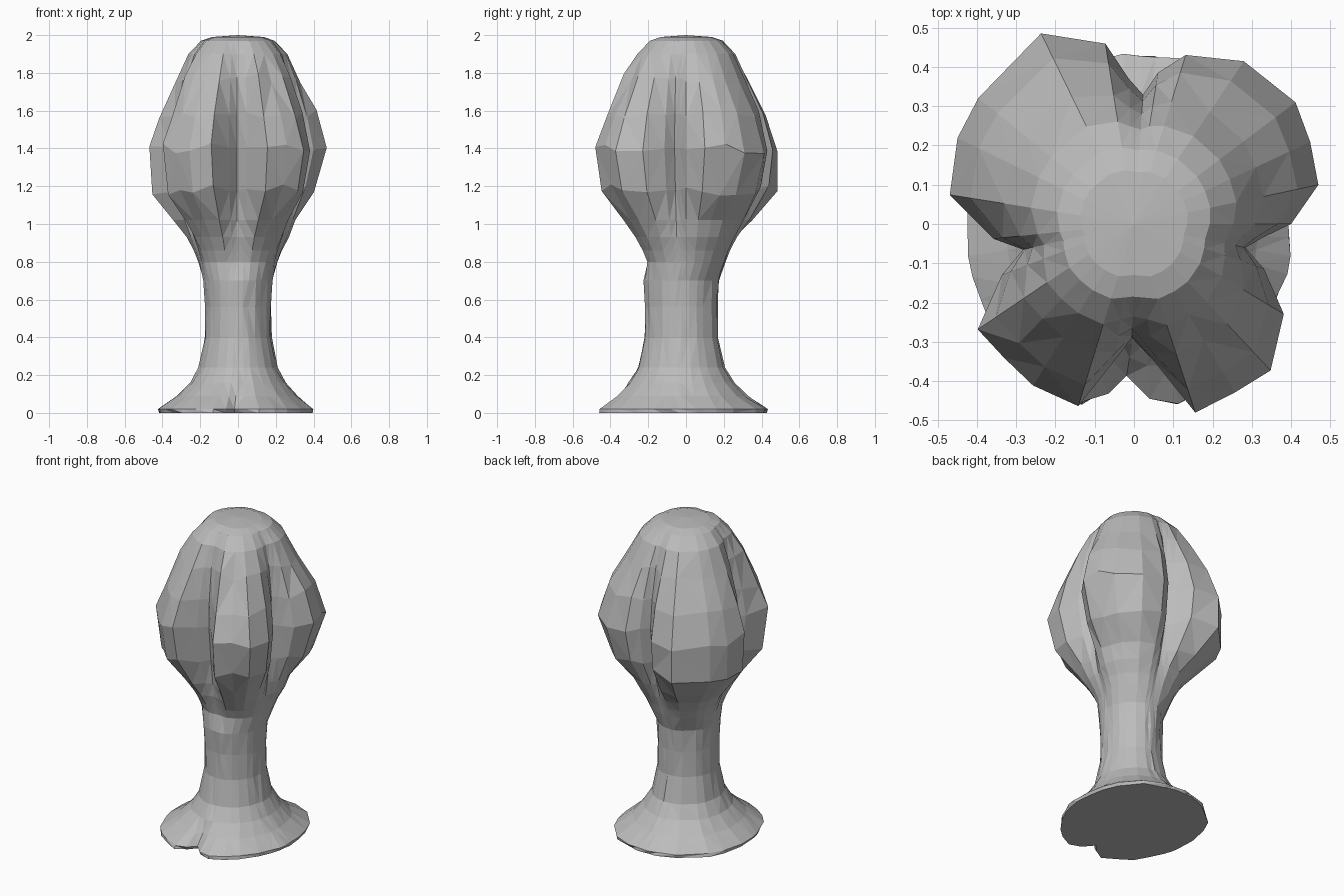
import bpy, bmesh, math, random
from mathutils import Vector

old = bpy.data.objects.get("Cube")
if old:
    bpy.data.objects.remove(old, do_unlink=True)

random.seed(4)

# One grey material for the whole tree
grey = bpy.data.materials.new("stone grey")
grey.use_nodes = True
colour = (0.5, 0.5, 0.5, 1)
grey.diffuse_color = colour
grey.node_tree.nodes["Principled BSDF"].inputs["Base Color"].default_value = colour

CREASE, LOBE = 0.29, 0.5

# Crown outline at its widest: angle in degrees, radius
outline = [
    (0, .4), (12, .48), (25, .495), (37, .515), (56, .5), (73, .45), (81, .39),
    (86, .33), (92, .37), (99, .465), (116, .54), (141, .51), (154, .5),
    (171, .475), (186, .36), (193, CREASE), (201, .36), (214, .48), (226, .475),
    (238, .485), (253, .485), (262, .35), (269, CREASE), (278, .35),
    (288, .505), (301, .5), (313, .51), (329, .445), (341, .35),
    (348, CREASE), (354, .33),
]

# Crown rings from the top: height, radius in a crease, radius on a lobe
crown = [
    (1.99, .13, .14), (1.97, .185, .2), (1.9, .235, .27), (1.77, .265, .345),
    (1.58, .285, .44), (1.4, CREASE, LOBE), (1.18, .27, .465),
    (1.02, .25, .345), (.93, .235, .28), (.86, .215, .24), (.8, .2, .215),
]

# Trunk rings: height, radius
trunk = [(.7, .193), (.56, .185), (.4, .188), (.24, .222),
         (.16, .27), (.09, .335), (.02, .43), (0, .425)]


def toward(angle, direction):
    """One where the angle meets the direction, zero from a right angle on."""
    return max(0, math.cos(math.radians(angle - direction)))


def crown_ring(z, inner, outer):
    """Lobed section that pinches in along the creases."""
    points = []
    for angle, radius in outline:
        a = math.radians(angle)
        k = (radius - CREASE) / (LOBE - CREASE)
        r = inner + k * (outer - inner)
        # The back right lobe sags, the back left one tapers early
        if .98 < z < 1.3:
            r *= 1 + k * (.07 * toward(angle, 120) - .09 * toward(angle, 30))
        wobble = random.uniform(-1, 1) * .03 * min(k, 1) if 1.1 < z < 1.8 else 0
        points.append(Vector((r * math.cos(a), r * math.sin(a), z + wobble)))
    return points


def trunk_ring(z, radius):
    """Slightly ridged oval section, split at the front of the foot."""
    points = []
    flare = max(0, 1 - z / .16)
    for angle, _ in outline:
        a = math.radians(angle)
        r = radius * random.uniform(.985, 1.02)
        front_gap = max(0, 1 - abs(angle - 269) / 14)
        r *= 1 - .25 * front_gap * flare
        # The foot spreads furthest at its two back corners
        r *= 1 + flare * (.09 * toward(angle, 50) ** 4 + .07 * toward(angle, 135) ** 4)
        points.append(Vector((r * math.cos(a) * .94 - .015 * flare,
                              r * math.sin(a) * 1.03 - .025 - .01 * flare, z)))
    return points


def loft(name, sections):
    """Skin the rings, close both ends and split into flat triangles."""
    bm = bmesh.new()
    rings = [[bm.verts.new(p) for p in section] for section in sections]
    count = len(outline)
    for upper, lower in zip(rings, rings[1:]):
        for i in range(count):
            j = (i + 1) % count
            bm.faces.new((upper[i], lower[i], lower[j], upper[j]))
    top = bm.verts.new((0, 0, 2))
    for i in range(count):
        bm.faces.new((top, rings[0][i], rings[0][(i + 1) % count]))
    bm.faces.new(list(reversed(rings[-1])))
    bmesh.ops.triangulate(bm, faces=bm.faces[:], quad_method='SHORT_EDGE')
    bmesh.ops.recalc_face_normals(bm, faces=bm.faces[:])
    mesh = bpy.data.meshes.new(name)
    bm.to_mesh(mesh)
    bm.free()
    mesh.materials.append(grey)
    obj = bpy.data.objects.new(name, mesh)
    bpy.context.collection.objects.link(obj)
    return obj


# Crown, trunk and flared foot as one continuous skin
loft("lobed_tree", [crown_ring(*c) for c in crown] + [trunk_ring(*t) for t in trunk])
